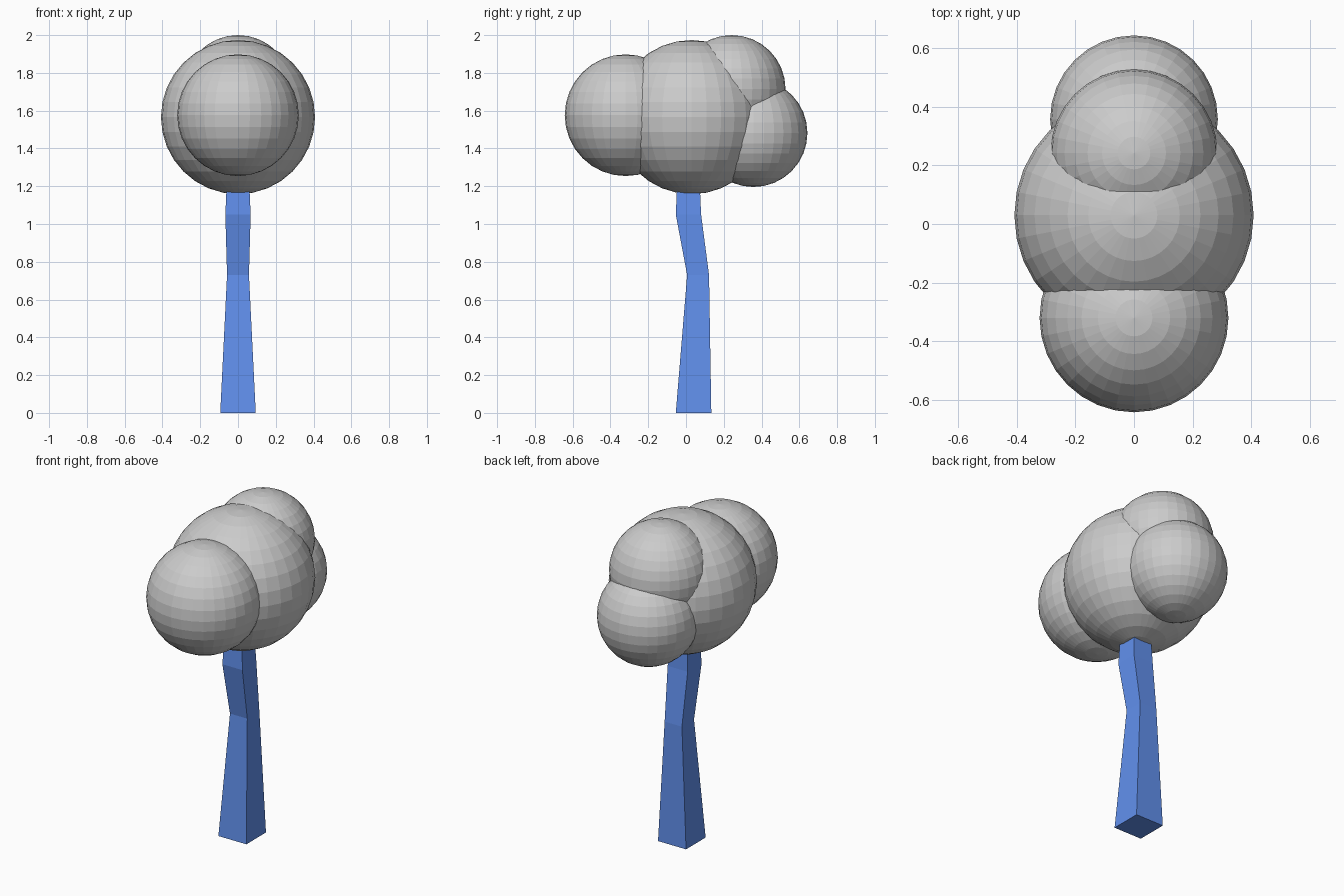
import bpy, bmesh

if "Cube" in bpy.data.objects:
    bpy.data.objects.remove(bpy.data.objects["Cube"])

def finish(name, bm, mat=None):
    mesh = bpy.data.meshes.new(name)
    bmesh.ops.recalc_face_normals(bm, faces=bm.faces)
    bm.to_mesh(mesh)
    bm.free()
    obj = bpy.data.objects.new(name, mesh)
    bpy.context.collection.objects.link(obj)
    if mat:
        mesh.materials.append(mat)
    return obj

# Foliage: overlapping flat-shaded balls (name, y, z, radius)
for name, y, z, r in [
    ("foliage_main", 0.03, 1.566, 0.408),
    ("foliage_front", -0.32, 1.576, 0.322),
    ("foliage_back_upper", 0.242, 1.715, 0.285),
    ("foliage_back_lower", 0.357, 1.482, 0.286),
]:
    bm = bmesh.new()
    bmesh.ops.create_uvsphere(bm, u_segments=32, v_segments=16, radius=r)
    finish(name, bm).location = (0, y, z)

# Trunk: square sections along a bent path (z, centre y, half width)
blue = bpy.data.materials.new("trunk_blue")
blue.diffuse_color = (0.12, 0.28, 0.85, 1)
blue.use_nodes = True
blue.node_tree.nodes["Principled BSDF"].inputs["Base Color"].default_value = blue.diffuse_color
sections = [(0, 0.04, 0.094), (0.73, 0.064, 0.058),
            (1.05, 0.013, 0.067), (1.3, 0.013, 0.056)]
bm = bmesh.new()
rings = [[bm.verts.new((sx * h, y + sy * h, z))
          for sx, sy in ((-1, -1), (1, -1), (1, 1), (-1, 1))]
         for z, y, h in sections]
for a, b in zip(rings, rings[1:]):
    for i in range(4):
        j = (i + 1) % 4
        bm.faces.new((a[i], a[j], b[j], b[i]))
bm.faces.new(rings[0][::-1])
bm.faces.new(rings[-1])
finish("trunk", bm, blue)
